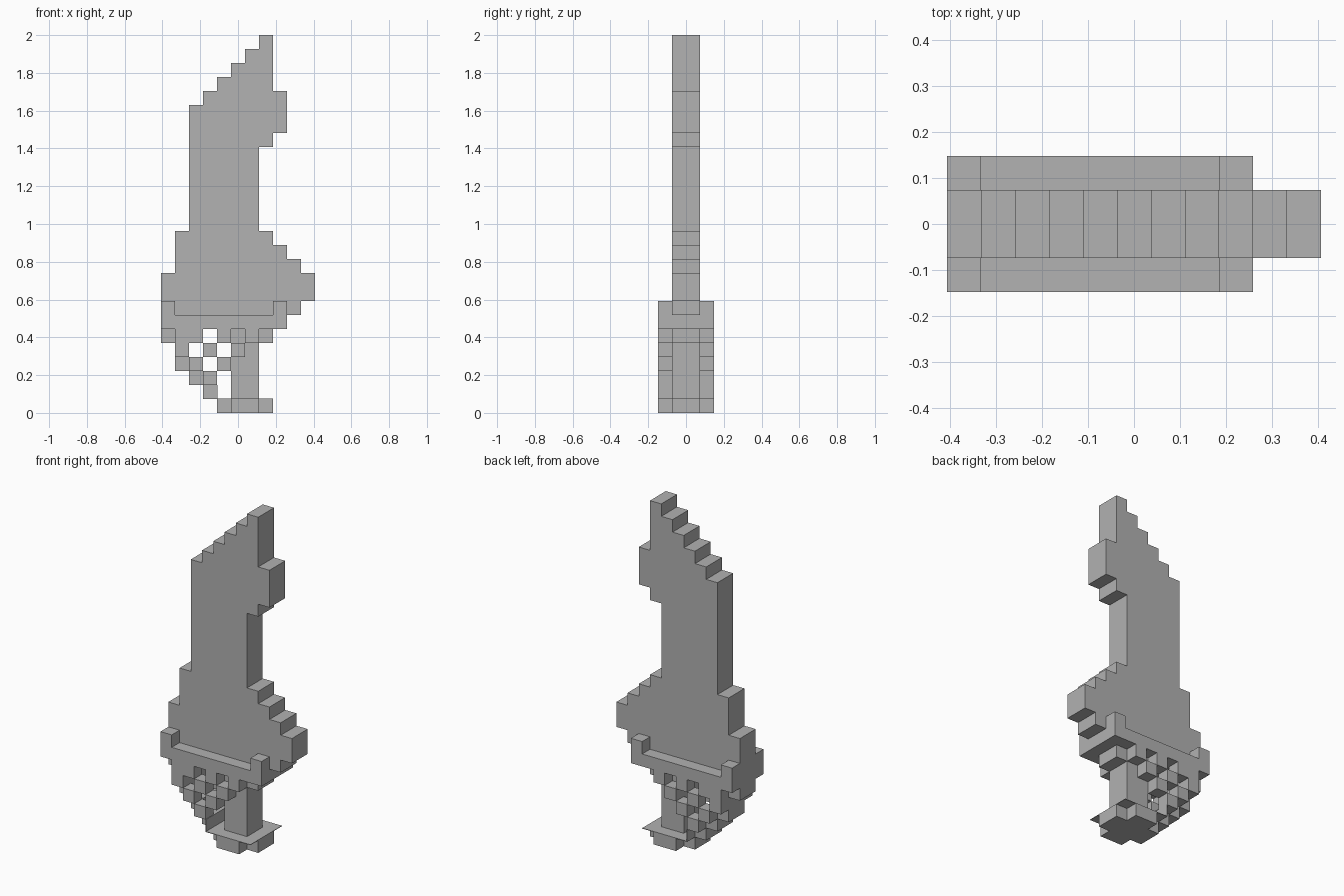
import bpy, bmesh
from mathutils import Vector

cube = bpy.data.objects.get("Cube")
if cube:
    bpy.data.objects.remove(cube, do_unlink=True)

U = 2 / 27                       # edge of one block
ORIGIN = Vector((-5.5, 0, 0))    # block grid starts at the left edge

grey = bpy.data.materials.new("plain grey")
grey.use_nodes = True
grey.diffuse_color = (0.445, 0.445, 0.445, 1)
grey.node_tree.nodes["Principled BSDF"].inputs["Base Color"].default_value = grey.diffuse_color

MIDDLE = (-1, 0)
SIDES = (-2, 1)
FULL = (-2, -1, 0, 1)


def run(first, last, row, layers, top=None):
    """Blocks in columns first..last, rows row..top, over the given depth layers."""
    rows = range(row, (row if top is None else top) + 1)
    return {(c, y, r) for c in range(first, last + 1) for y in layers for r in rows}


def finish(name, bm):
    mesh = bpy.data.meshes.new(name)
    bm.to_mesh(mesh)
    bm.free()
    mesh.materials.append(grey)
    bpy.context.collection.objects.link(bpy.data.objects.new(name, mesh))


def build_blocks(name, cells, occupied):
    """Skin the blocks with their exposed faces and merge the flat areas."""
    bm = bmesh.new()
    for cell in cells:
        for axis in range(3):
            for sign in (0, 1):
                neighbour = list(cell)
                neighbour[axis] += 2 * sign - 1
                if tuple(neighbour) in occupied:
                    continue
                corners = []
                for a, b in ((0, 0), (1, 0), (1, 1), (0, 1)):
                    p = Vector(cell)
                    p[axis] += sign
                    p[(axis + 1) % 3] += a
                    p[(axis + 2) % 3] += b
                    corners.append(bm.verts.new((p + ORIGIN) * U))
                bm.faces.new(corners if sign else corners[::-1])
    bmesh.ops.remove_doubles(bm, verts=bm.verts, dist=U / 100)
    bmesh.ops.dissolve_limit(bm, angle_limit=0.01, verts=bm.verts, edges=bm.edges)
    finish(name, bm)


def build_plate(name, low, high):
    bm = bmesh.new()
    bmesh.ops.create_cube(bm, size=1)
    low, high = Vector(low), Vector(high)
    for v in bm.verts:
        v.co = (low + high) / 2 + v.co * (high - low)
    finish(name, bm)


# Blade: stepped tip, notched edge, straight shaft and flared base
blade = run(2, 6, 13, MIDDLE, 18) | run(2, 7, 19, MIDDLE) | run(2, 8, 20, MIDDLE, 21)
blade |= run(3, 8, 22, MIDDLE)
for step in range(4):
    blade |= run(4 + step, 7, 23 + step, MIDDLE)
for step in range(3):
    blade |= run(1, 9 - step, 10 + step, MIDDLE)
blade |= run(0, 10, 8, MIDDLE, 9) | run(0, 9, 7, MIDDLE)

# Crossguard: thick bar with a raised post at each end
guard = run(0, 8, 6, FULL) | run(0, 0, 7, SIDES) | run(8, 8, 7, SIDES)

# Handle and its shoulder under the guard
handle = run(5, 6, 1, MIDDLE, 5) | run(7, 7, 5, MIDDLE)

# Pommel: plus-shaped foot
pommel = run(4, 7, 0, MIDDLE) | run(5, 6, 0, FULL)

# Knuckle bow: stepped strip running from guard to pommel
bow = run(0, 0, 5, MIDDLE) | run(1, 1, 3, MIDDLE, 4)
bow |= run(2, 2, 2, MIDDLE) | run(3, 3, 1, MIDDLE)

# Basket: chequered lattice on both sides of the hand
basket = run(1, 1, 4, SIDES, 5)
for row, columns in ((5, (2, 4, 6)), (4, (3, 5)), (3, (2, 4)), (2, (3,))):
    for c in columns:
        basket |= run(c, c, row, SIDES)

parts = {"blade": blade, "crossguard": guard, "handle": handle,
         "pommel": pommel, "knuckle_bow": bow, "basket_lattice": basket}
everything = set().union(*parts.values())
for name, cells in parts.items():
    build_blocks(name, cells, everything)

# Thin sheets: pommel cap and the end of the knuckle bow
THIN = 0.003
build_plate("pommel_cap", (-1.5 * U, -2 * U, U), (2.5 * U, 2 * U, U + THIN))
build_plate("bow_end_plate", (-1.5 * U, -2 * U, U), (-1.5 * U + THIN, 2 * U, 2 * U))
